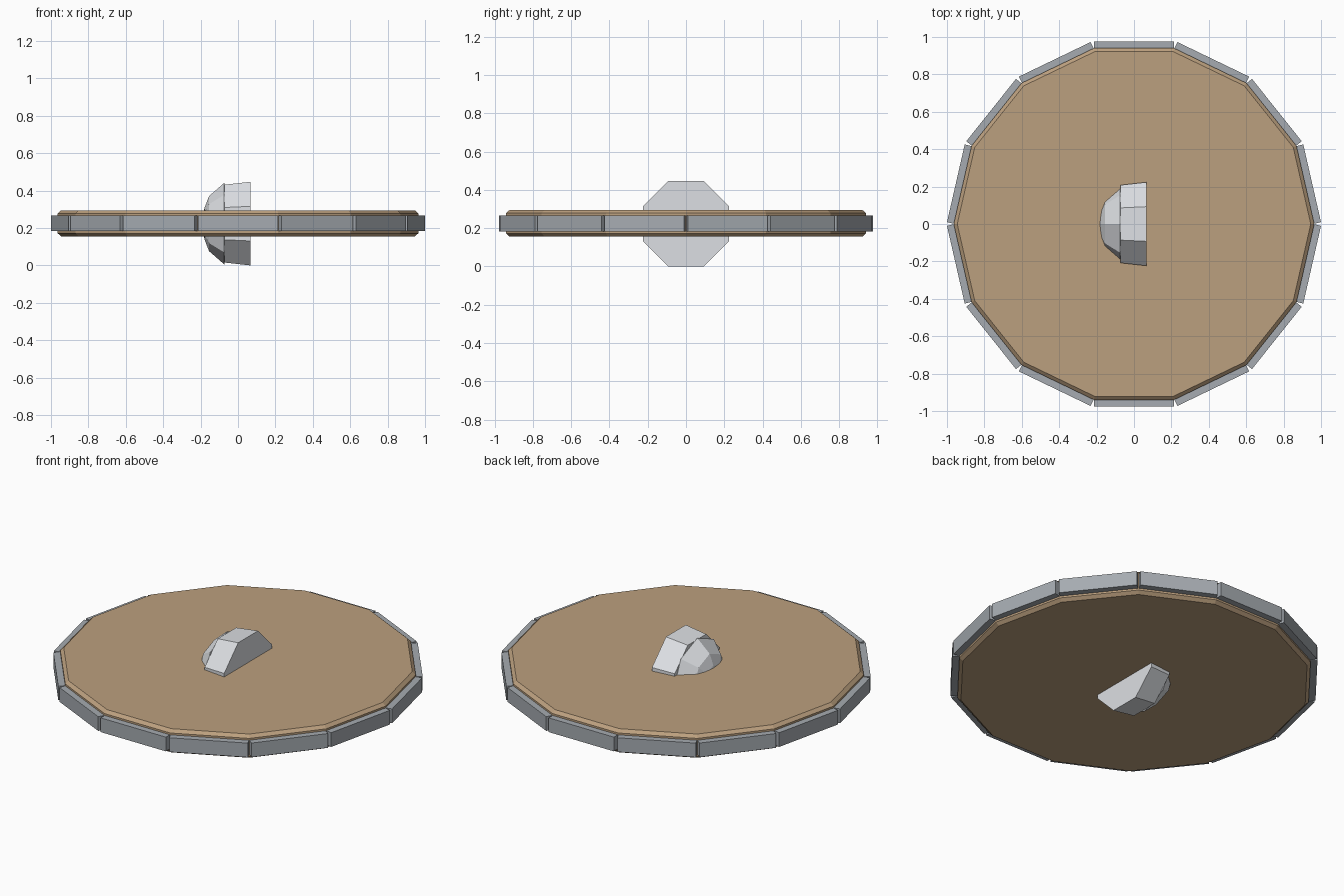
import bpy, bmesh, math

if "Cube" in bpy.data.objects:
    bpy.data.objects.remove(bpy.data.objects["Cube"])

SIDES = 14
STEP = 2 * math.pi / SIDES
ZC = 0.2235


def material(name, color):
    m = bpy.data.materials.new(name)
    m.diffuse_color = (*color, 1)
    m.use_nodes = True
    m.node_tree.nodes["Principled BSDF"].inputs["Base Color"].default_value = m.diffuse_color
    return m


def make_object(name, bm, mat=None):
    bmesh.ops.recalc_face_normals(bm, faces=bm.faces[:])
    me = bpy.data.meshes.new(name)
    bm.to_mesh(me)
    bm.free()
    ob = bpy.data.objects.new(name, me)
    bpy.context.collection.objects.link(ob)
    if mat:
        me.materials.append(mat)
    return ob


def loft(name, profile, sides, place, phase=0.0, mat=None):
    """Skin polygon rings given as (position, radius); place maps (a, b, t) to xyz."""
    bm = bmesh.new()
    rings = []
    for t, r in profile:
        angles = [phase + 2 * math.pi * i / sides for i in range(sides)]
        rings.append([bm.verts.new(place(r * math.cos(a), r * math.sin(a), t)) for a in angles])
    for lo, hi in zip(rings, rings[1:]):
        for i in range(sides):
            j = (i + 1) % sides
            bm.faces.new((lo[i], lo[j], hi[j], hi[i]))
    bm.faces.new(rings[0])
    bm.faces.new(rings[-1])
    bmesh.ops.remove_doubles(bm, verts=bm.verts[:], dist=1e-4)
    return make_object(name, bm, mat)


wood = material("wood", (0.50, 0.35, 0.21))
iron = material("iron", (0.38, 0.41, 0.44))
steel = material("steel", (0.72, 0.74, 0.77))

# wooden disc with chamfered edges
loft("wooden_disc",
     [(0.155, 0.945), (0.172, 0.964), (0.278, 0.964), (0.295, 0.945)],
     SIDES, lambda a, b, t: (a, b, t), mat=wood)

# rim of straight metal plates, one per side
bm = bmesh.new()
for k in range(SIDES):
    ang = (k + 0.5) * STEP
    c, s = math.cos(ang), math.sin(ang)
    box = bmesh.ops.create_cube(bm, size=1)["verts"]
    for v in box:
        x = 0.956 + v.co.x * 0.042
        y = v.co.y * 0.426
        v.co = (x * c - y * s, x * s + y * c, 0.225 + v.co.z * 0.084)
make_object("rim_plates", bm, iron)


def sideways(a, b, t):
    return (t, a, ZC + b)


# central boss: tapered octagonal collar lying along x
flat = 1 / math.cos(math.pi / 8)
loft("boss_collar", [(-0.072, 0.208 * flat), (0.066, 0.2235 * flat)],
     8, sideways, math.pi / 8, steel)

# faceted dome on the collar, turned half a side
loft("boss_dome",
     [(-0.071, 0.2175), (-0.074, 0.2175), (-0.155, 0.147), (-0.179, 0.085), (-0.19, 0.03)],
     8, sideways, 0, steel)
